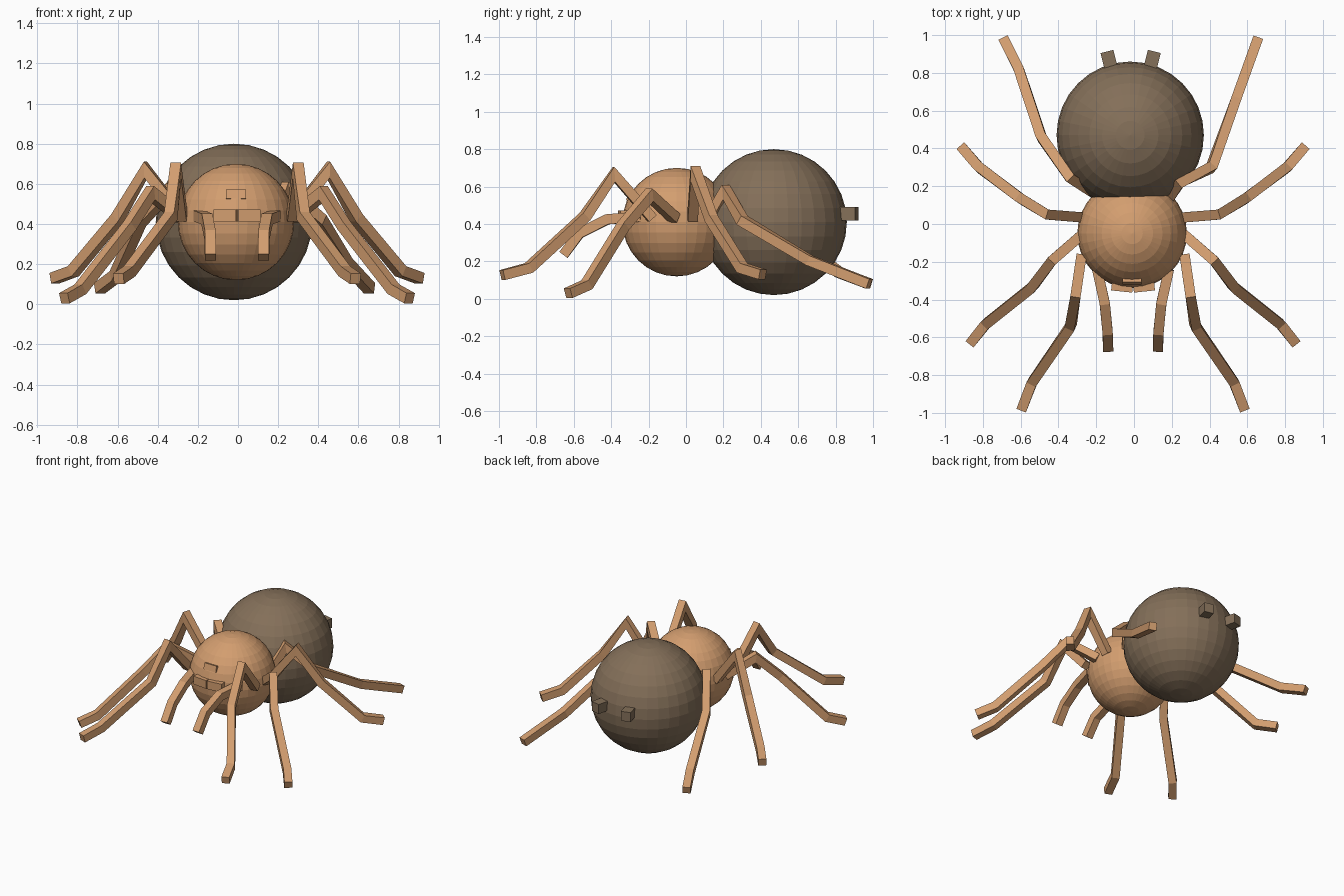
import bpy, bmesh
from math import radians
from mathutils import Vector, Matrix

if "Cube" in bpy.data.objects:
    bpy.data.objects.remove(bpy.data.objects["Cube"])


def material(name, rgb):
    m = bpy.data.materials.new(name)
    m.diffuse_color = (*rgb, 1)
    m.use_nodes = True
    m.node_tree.nodes["Principled BSDF"].inputs["Base Color"].default_value = m.diffuse_color
    return m


TAN = material("tan", (0.65, 0.34, 0.16))
BROWN = material("brown", (0.23, 0.16, 0.10))


def finish(bm, name, mat):
    bmesh.ops.recalc_face_normals(bm, faces=bm.faces)
    me = bpy.data.meshes.new(name)
    bm.to_mesh(me)
    bm.free()
    me.materials.append(mat)
    bpy.context.collection.objects.link(bpy.data.objects.new(name, me))


def ball(name, center, radius, mat):
    bm = bmesh.new()
    bmesh.ops.create_uvsphere(bm, u_segments=32, v_segments=16, radius=radius,
                              matrix=Matrix.Translation(center))
    finish(bm, name, mat)


def box(name, center, size, mat, yaw=0, pitch=0):
    bm = bmesh.new()
    m = (Matrix.Translation(center) @ Matrix.Rotation(radians(yaw), 4, 'Z')
         @ Matrix.Rotation(radians(pitch), 4, 'X') @ Matrix.Diagonal((*size, 1)))
    bmesh.ops.create_cube(bm, size=1, matrix=m)
    finish(bm, name, mat)


def limb(name, points, width=0.054):
    """Square bar swept along a path with mitred joints."""
    pts = [Vector(p) for p in points]
    dirs = [(b - a).normalized() for a, b in zip(pts, pts[1:])]
    bm = bmesh.new()
    rings = []
    for i, p in enumerate(pts):
        d0, d1 = dirs[max(i - 1, 0)], dirs[min(i, len(dirs) - 1)]
        t = (d0 + d1).normalized()
        side = Vector((t.y, -t.x, 0)).normalized()
        up = side.cross(t) * min(1 / max(t.dot(d1), 0.1), 1.5)
        h = width / 2
        rings.append([bm.verts.new(p + side * a * h + up * b * h)
                      for a, b in ((-1, -1), (1, -1), (1, 1), (-1, 1))])
    for r, s in zip(rings, rings[1:]):
        for k in range(4):
            j = (k + 1) % 4
            bm.faces.new((r[k], r[j], s[j], s[k]))
    bm.faces.new(rings[0])
    bm.faces.new(rings[-1])
    finish(bm, name, TAN)


# Body
ball("head", (-0.01, -0.05, 0.41), 0.29, TAN)
ball("abdomen", (-0.02, 0.47, 0.41), 0.39, BROWN)

# Limb paths for the right side: root, knee, joint, ankle, tip
limbs = {
    "front_leg": [(0.27, -0.18, 0.43), (0.30, -0.385, 0.665), (0.325, -0.54, 0.44),
                  (0.53, -0.84, 0.165), (0.585, -0.982, 0.127)],
    "second_leg": [(0.27, -0.06, 0.43), (0.425, -0.195, 0.555), (0.53, -0.335, 0.39),
                   (0.775, -0.53, 0.075), (0.855, -0.63, 0.03)],
    "third_leg": [(0.265, 0.035, 0.43), (0.45, 0.05, 0.67), (0.59, 0.135, 0.43),
                  (0.81, 0.30, 0.165), (0.905, 0.41, 0.13)],
    "palp": [(0.185, -0.24, 0.44), (0.145, -0.42, 0.425),
             (0.13, -0.57, 0.35), (0.127, -0.655, 0.235)],
}
for name, path in limbs.items():
    limb("right_" + name, path)
    limb("left_" + name, [(-x - 0.01, y, z) for x, y, z in path])

# Rear legs are posed differently on each side
limb("right_rear_leg", [(0.19, 0.14, 0.45), (0.24, 0.215, 0.57), (0.41, 0.30, 0.42),
                        (0.54, 0.66, 0.205), (0.655, 0.98, 0.08)])
limb("left_rear_leg", [(-0.24, 0.18, 0.45), (-0.34, 0.245, 0.57), (-0.49, 0.46, 0.41),
                       (-0.61, 0.82, 0.14), (-0.69, 0.98, 0.08)])

# Eyes, jaws and spinnerets in pairs
for label, s in (("left", -1), ("right", 1)):
    box(label + "_eye", (-0.01 + s * 0.025, -0.29, 0.543), (0.05, 0.05, 0.045), TAN, pitch=-15)
    box(label + "_jaw", (-0.005 + s * 0.057, -0.325, 0.442), (0.112, 0.065, 0.06), TAN, yaw=s * 6)
    box(label + "_spinneret", (-0.018 + s * 0.112, 0.86, 0.455), (0.07, 0.11, 0.07), BROWN, yaw=-s * 14)
